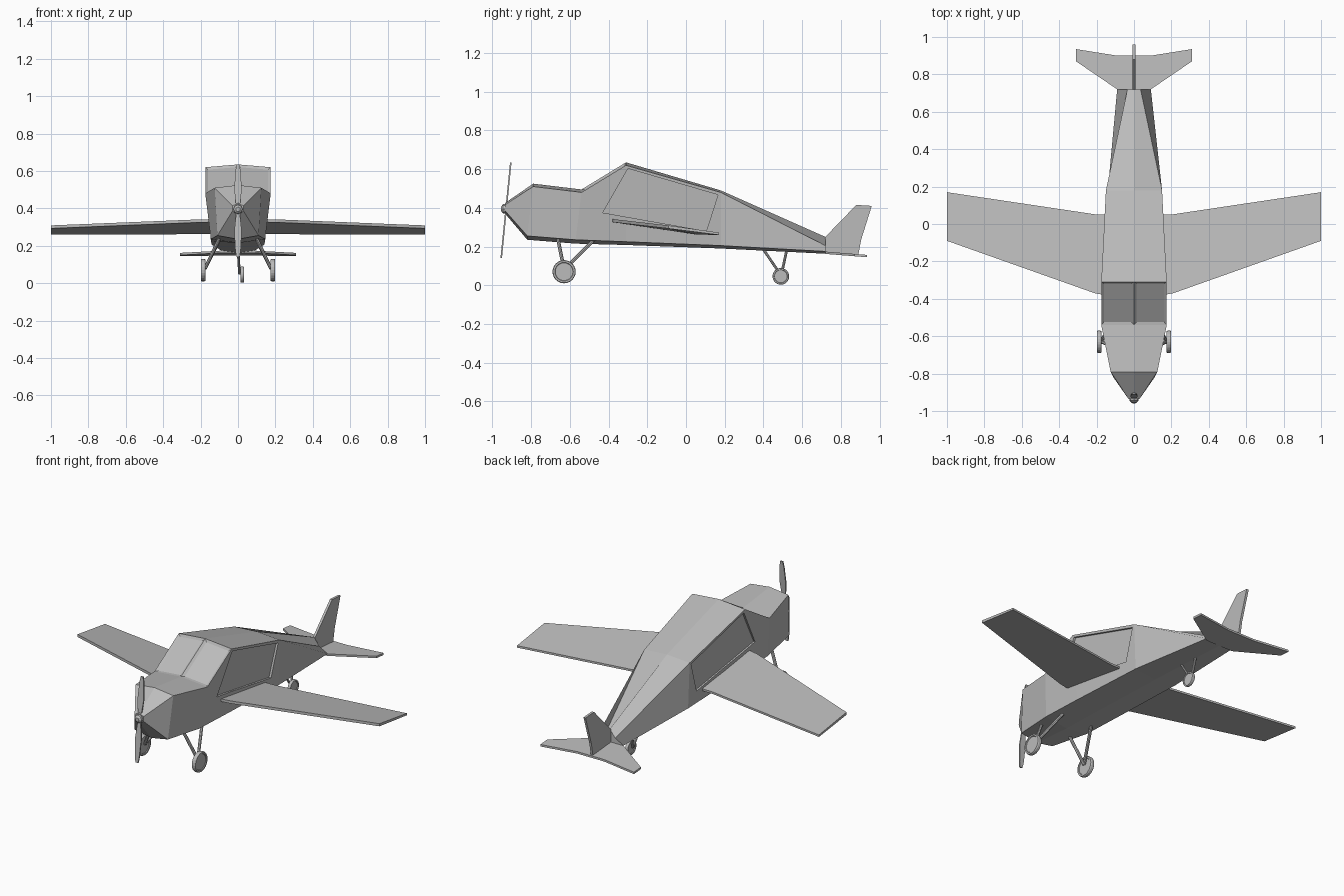
import bpy, bmesh, math
from mathutils import Vector

if "Cube" in bpy.data.objects:
    bpy.data.objects.remove(bpy.data.objects["Cube"], do_unlink=True)

grey = bpy.data.materials.new("plain_grey")
grey.use_nodes = True
GREY = (0.5, 0.5, 0.5, 1)
grey.diffuse_color = GREY
grey.node_tree.nodes["Principled BSDF"].inputs["Base Color"].default_value = GREY


def finish(name, bm):
    bmesh.ops.recalc_face_normals(bm, faces=bm.faces[:])
    mesh = bpy.data.meshes.new(name)
    bm.to_mesh(mesh)
    bm.free()
    mesh.materials.append(grey)
    obj = bpy.data.objects.new(name, mesh)
    bpy.context.collection.objects.link(obj)
    return obj


def loft(bm, rings):
    """Skin a list of point rings and cap both ends; returns faces by span."""
    rows = [[bm.verts.new(p) for p in ring] for ring in rings]
    spans = []
    for a, b in zip(rows, rows[1:]):
        n = len(a)
        spans.append([bm.faces.new((a[i], a[(i + 1) % n], b[(i + 1) % n], b[i]))
                      for i in range(n)])
    bm.faces.new(rows[0][::-1])
    bm.faces.new(rows[-1])
    bmesh.ops.recalc_face_normals(bm, faces=bm.faces[:])
    return spans


def solid(name, rings):
    bm = bmesh.new()
    loft(bm, rings)
    return finish(name, bm)


def plate(name, outline, thickness):
    """Flat slab from an outline, thickened evenly along a vector."""
    t = Vector(thickness) / 2
    return solid(name, [[Vector(p) - t for p in outline],
                        [Vector(p) + t for p in outline]])


def tube_ring(centre, axis, radius, sides):
    axis = Vector(axis).normalized()
    u = axis.orthogonal().normalized()
    v = axis.cross(u)
    return [Vector(centre) + radius * (math.cos(a) * u + math.sin(a) * v)
            for a in (math.tau * i / sides for i in range(sides))]


def strut(name, start, end, radius=0.009):
    axis = Vector(end) - Vector(start)
    return solid(name, [tube_ring(p, axis, radius, 8) for p in (start, end)])


def wheel(name, x, y, z, radius, width):
    # tyre with a shallow recessed disc on both sides
    h = width / 2
    steps = ((-h + 0.004, 0.76), (-h, 0.8), (-h, 0.95), (-h / 2, 1),
             (h / 2, 1), (h, 0.95), (h, 0.8), (h - 0.004, 0.76))
    return solid(name, [tube_ring((x + d, y, z), (1, 0, 0), radius * r, 24)
                        for d, r in steps])


# Fuselage stations: top y, bottom y, crown z, upper edge z, upper half width,
# lower edge z, lower half width, keel z
STATIONS = [
    (-0.935, -0.935, 0.425, 0.415, 0.03, 0.385, 0.03, 0.37),
    (-0.79, -0.82, 0.525, 0.51, 0.125, 0.255, 0.11, 0.235),
    (-0.54, -0.57, 0.495, 0.48, 0.175, 0.235, 0.145, 0.215),
    (-0.31, -0.31, 0.635, 0.62, 0.175, 0.225, 0.145, 0.208),
    (0.18, 0.18, 0.49, 0.48, 0.15, 0.205, 0.14, 0.19),
    (0.72, 0.72, 0.25, 0.205, 0.035, 0.175, 0.09, 0.163),
]


def section(s):
    ty, by, crown, ez, ew, lz, lw, keel = s
    return [(0, ty, crown), (ew, ty, ez), (lw, by, lz),
            (0, by, keel), (-lw, by, lz), (-ew, ty, ez)]


def side_x(y, z):
    """Half width of the fuselage flank at a given y and z."""
    for a, b in zip(STATIONS, STATIONS[1:]):
        if a[0] <= y <= b[0]:
            t = (y - a[0]) / (b[0] - a[0])
            ez, ew, lz, lw = (a[i] + t * (b[i] - a[i]) for i in (3, 4, 5, 6))
            return lw + (ew - lw) * (z - lz) / (ez - lz)


bm = bmesh.new()
spans = loft(bm, [section(s) for s in STATIONS])
# Two recessed windscreen panes
bmesh.ops.inset_individual(bm, faces=[spans[2][0], spans[2][5]],
                           thickness=0.02, depth=-0.008)
fuselage = finish("fuselage", bm)

# Recessed side windows
WINDOW = [(-0.43, 0.375), (-0.30, 0.603), (0.165, 0.467), (0.105, 0.28)]
for side, label in ((1, "left"), (-1, "right")):
    cutter = solid(label + "_window_cutter", [
        [(side * (side_x(y, z) + d), y, z) for y, z in WINDOW]
        for d in (-0.012, 0.04)])
    cutter.hide_render = True
    cutter.hide_viewport = True
    cut = fuselage.modifiers.new(label + "_window", "BOOLEAN")
    cut.operation = "DIFFERENCE"
    cut.solver = "EXACT"
    cut.object = cutter

# Wings: x, leading y, leading z, trailing y, trailing z
WING = [(0.1, -0.39, 0.335, 0.05, 0.268),
        (0.21, -0.37, 0.333, 0.052, 0.268),
        (1.0, -0.09, 0.301, 0.17, 0.266)]
for side, label in ((1, "left"), (-1, "right")):
    solid(label + "_wing", [
        [(side * x, ly, lz + 0.008), (side * x, ty, tz + 0.006),
         (side * x, ty, tz - 0.006), (side * x, ly, lz - 0.008)]
        for x, ly, lz, ty, tz in WING])

# Tailplane, sloping gently down to the rear
half = [(0.09, 0.72), (0.31, 0.87), (0.31, 0.935), (0.09, 0.9)]
outline = half + [(-x, y) for x, y in reversed(half)]
plate("tailplane", [(x, y, 0.168 - 0.08 * (y - 0.72)) for x, y in outline],
      (0, 0, 0.012))

# Tail fin
FIN = [(0.71, 0.17), (0.72, 0.25), (0.88, 0.415), (0.96, 0.41),
       (0.905, 0.235), (0.89, 0.155)]
plate("tail_fin", [(0, y, z) for y, z in FIN], (0.014, 0, 0))

# Propeller, raked backwards at the top, and its hub
BLADES = [(0.14, 0.008), (0.17, 0.014), (0.28, 0.02), (0.36, 0.011),
          (0.42, 0.011), (0.5, 0.02), (0.6, 0.014), (0.635, 0.008)]
edge = [(w, -0.955 + 0.1 * (z - 0.14), z) for z, w in BLADES]
plate("propeller", edge + [(-x, y, z) for x, y, z in reversed(edge)],
      (0, 0.008, 0))
solid("propeller_hub", [tube_ring((0, y, 0.395), (0, 1, 0), r, 8)
                        for y, r in ((-0.955, 0.012), (-0.945, 0.024), (-0.92, 0.028))])

# Main landing gear
for side, label in ((1, "left"), (-1, "right")):
    wheel(label + "_main_wheel", side * 0.187, -0.63, 0.07, 0.06, 0.024)
    foot = (side * 0.175, -0.63, 0.08)
    strut(label + "_front_strut", foot, (side * 0.1, -0.662, 0.24))
    strut(label + "_rear_strut", foot, (side * 0.1, -0.48, 0.23))

# Tail wheel
wheel("tail_wheel", 0.023, 0.49, 0.046, 0.043, 0.018)
strut("tail_front_strut", (0.008, 0.492, 0.05), (0, 0.4, 0.185), 0.007)
strut("tail_rear_strut", (0.008, 0.492, 0.05), (0, 0.52, 0.18), 0.007)
